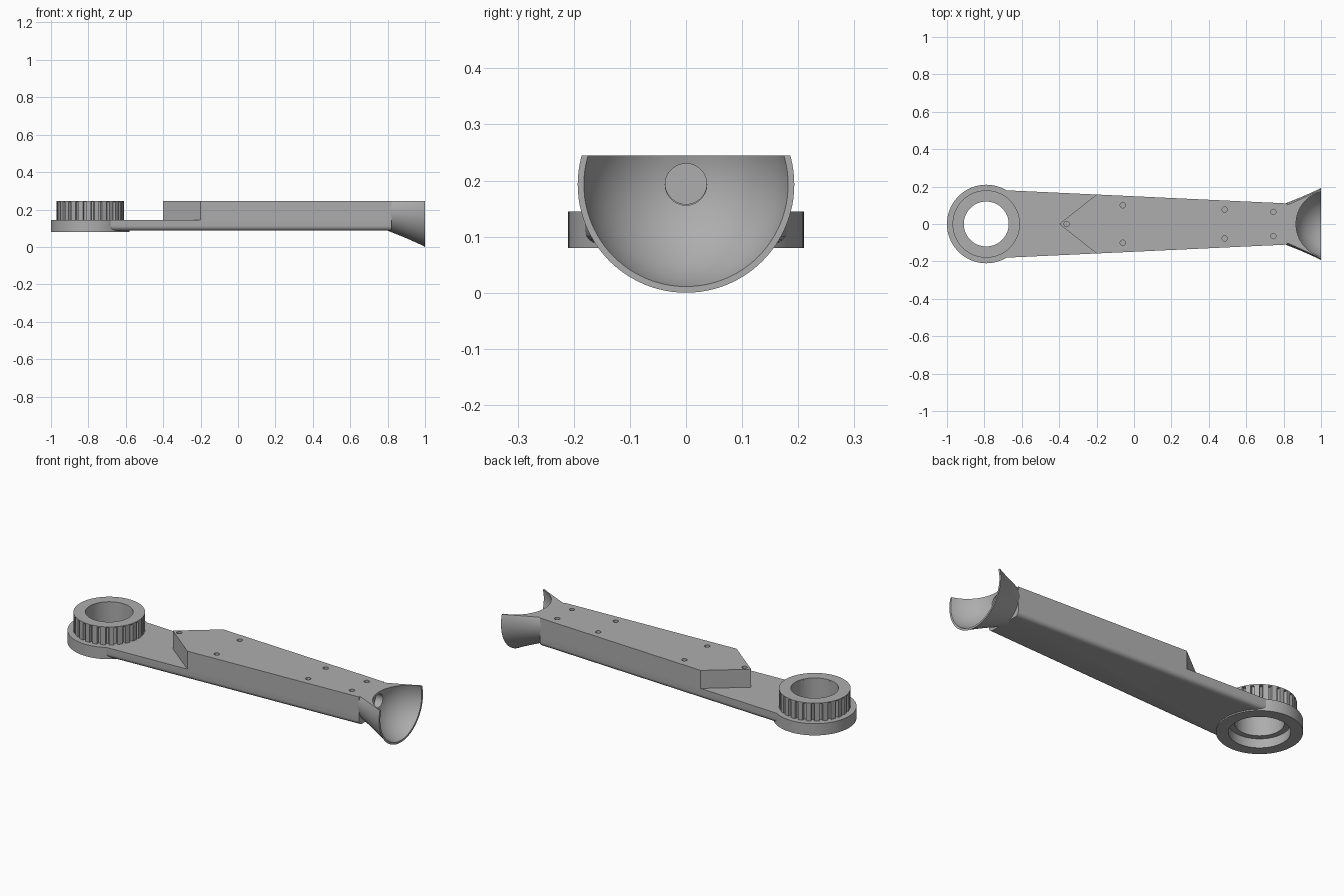
import bpy, bmesh, math
from mathutils import Matrix, Vector

cube = bpy.data.objects.get("Cube")
if cube:
    bpy.data.objects.remove(cube, do_unlink=True)

grey = bpy.data.materials.new("plain grey")
grey.use_nodes = True
COL = (0.42, 0.42, 0.42, 1)
grey.diffuse_color = COL
grey.node_tree.nodes["Principled BSDF"].inputs["Base Color"].default_value = COL

HUB = Vector((-0.79, 0, 0))
BOTTOM, DECK, TOP = 0.087, 0.145, 0.245


def finish(name, bm, smooth=True):
    bmesh.ops.recalc_face_normals(bm, faces=bm.faces)
    me = bpy.data.meshes.new(name)
    bm.to_mesh(me)
    bm.free()
    me.materials.append(grey)
    ob = bpy.data.objects.new(name, me)
    bpy.context.collection.objects.link(ob)
    bpy.ops.object.select_all(action="DESELECT")
    ob.select_set(True)
    bpy.context.view_layer.objects.active = ob
    if smooth:
        bpy.ops.object.shade_smooth_by_angle(angle=math.radians(35))
    return ob


def lathe(profile, n=96):
    """Closed (radius, height) profile revolved around z."""
    bm = bmesh.new()
    rings = []
    for i in range(n):
        a = math.tau * i / n
        rings.append([bm.verts.new((r * math.cos(a), r * math.sin(a), h)) for r, h in profile])
    m = len(profile)
    for i in range(n):
        a, b = rings[i], rings[(i + 1) % n]
        for j in range(m):
            k = (j + 1) % m
            bm.faces.new((a[j], b[j], b[k], a[k]))
    return bm


def prism(outline, z0, z1):
    bm = bmesh.new()
    face = bm.faces.new([bm.verts.new((x, y, z0)) for x, y in outline])
    ext = bmesh.ops.extrude_face_region(bm, geom=[face])
    up = [v for v in ext["geom"] if isinstance(v, bmesh.types.BMVert)]
    bmesh.ops.translate(bm, verts=up, vec=(0, 0, z1 - z0))
    if face.is_valid and len(bm.faces) == len(outline) + 1:
        bm.faces.new(list(face.verts))
    return bm


def add_cylinder(bm, radius, depth, matrix):
    bmesh.ops.create_cone(bm, cap_ends=True, segments=32, radius1=radius,
                          radius2=radius, depth=depth, matrix=matrix)


def cut(ob, cutter_bm):
    cutter = finish("cutter", cutter_bm, False)
    cutter.hide_render = True
    bpy.context.view_layer.objects.active = ob
    mod = ob.modifiers.new("cut", "BOOLEAN")
    mod.operation, mod.solver, mod.object = "DIFFERENCE", "EXACT", cutter
    bpy.ops.object.modifier_apply(modifier=mod.name)
    bpy.data.objects.remove(cutter, do_unlink=True)


def half_width(x):
    return 0.18 - (x + 0.68) * 0.07 / 1.5


# Hub ring with a wider recess underneath
bm = lathe([(0.15, 0.08), (0.21, 0.08), (0.21, DECK), (0.12, DECK), (0.12, 0.13), (0.15, 0.13)])
bmesh.ops.translate(bm, verts=bm.verts, vec=HUB)
finish("hub_ring", bm)

# Toothed drive ring: narrow grooves between broad teeth
TEETH, TIP, ROOT, BORE = 26, 0.18, 0.163, 0.12
bm = bmesh.new()
cols = []
for i in range(TEETH):
    for frac, r in ((0, TIP), (0.3, TIP), (0.6, TIP), (0.66, ROOT), (0.94, ROOT)):
        a = math.tau * (i + frac) / TEETH
        d = Vector((math.cos(a), math.sin(a), 0))
        cols.append([bm.verts.new(HUB + d * rr + Vector((0, 0, z)))
                     for rr, z in ((BORE, DECK), (r, DECK), (r, TOP - 0.006), (BORE, TOP - 0.006))])
for a, b in zip(cols, cols[1:] + cols[:1]):
    for j in range(4):
        k = (j + 1) % 4
        bm.faces.new((a[j], b[j], b[k], a[k]))
finish("drive_teeth", bm)

# Thin smooth rim capping the teeth
bm = lathe([(BORE, TOP - 0.006), (TIP, TOP - 0.006), (TIP, TOP), (BORE, TOP)])
bmesh.ops.translate(bm, verts=bm.verts, vec=HUB)
finish("drive_rim", bm)

# Lower arm plate with rounded bottom edges, cleared around the hub
X0, X1 = -0.68, 0.82
w0, w1 = half_width(X0), half_width(X1)
bm = prism([(X0, -w0), (X1, -w1), (X1, w1), (X0, w0)], BOTTOM, DECK)
low = [e for e in bm.edges if all(v.co.z < BOTTOM + 0.001 for v in e.verts)
       and abs(e.verts[0].co.x - e.verts[1].co.x) > 1]
bmesh.ops.bevel(bm, geom=low, offset=0.025, segments=6, profile=0.5, affect="EDGES")
arm = finish("arm_plate", bm)
bore = bmesh.new()
add_cylinder(bore, 0.2, 0.5, Matrix.Translation(HUB))
cut(arm, bore)

# Raised housing with a pointed end, screw holes and end bore
wp = half_width(-0.2)
bm = prism([(-0.4, 0), (-0.2, -wp), (X1, -w1), (X1, w1), (-0.2, wp)], DECK, TOP)
housing = finish("arm_housing", bm)
holes = bmesh.new()
for x, y in ((-0.36, 0), (-0.06, 0.1), (0.485, 0.077), (0.745, 0.065)):
    for s in ((1, -1) if y else (1,)):
        add_cylinder(holes, 0.014, 0.1, Matrix.Translation((x, s * y, TOP)))
add_cylinder(holes, 0.037, 0.2, Matrix.Translation((X1, 0, 0.195)) @ Matrix.Rotation(math.pi / 2, 4, "Y"))
cut(housing, holes)
bpy.ops.object.select_all(action="DESELECT")
housing.select_set(True)
bpy.ops.object.shade_smooth_by_angle(angle=math.radians(35))

# Flared cup: spherical bowl inside, flare outside, sliced level with the housing
flare = [(0.037, 0.8), (0.106, 0.8), (0.12, 0.835), (0.14, 0.885), (0.162, 0.935), (0.18, 0.975), (0.193, 1.0)]
R, CX = 0.188, 1.047
t0, t1 = math.asin(0.182 / R), math.asin(0.037 / R)
bowl = []
for i in range(15):
    t = t0 + (t1 - t0) * i / 14
    bowl.append((R * math.sin(t), 1.0 if i == 0 else CX - R * math.cos(t)))
bm = lathe(flare + bowl)
bmesh.ops.transform(bm, verts=bm.verts, matrix=Matrix.Translation((0, 0, 0.195)) @ Matrix.Rotation(math.pi / 2, 4, "Y"))
bmesh.ops.translate(bm, verts=bm.verts, vec=(0, 0, -min(v.co.z for v in bm.verts)))
res = bmesh.ops.bisect_plane(bm, geom=bm.verts[:] + bm.edges[:] + bm.faces[:],
                             plane_co=(0, 0, TOP), plane_no=(0, 0, 1), clear_outer=True)
rim = [e for e in res["geom_cut"] if isinstance(e, bmesh.types.BMEdge)]
bmesh.ops.triangle_fill(bm, edges=rim, use_beauty=True)
finish("end_cup", bm)
